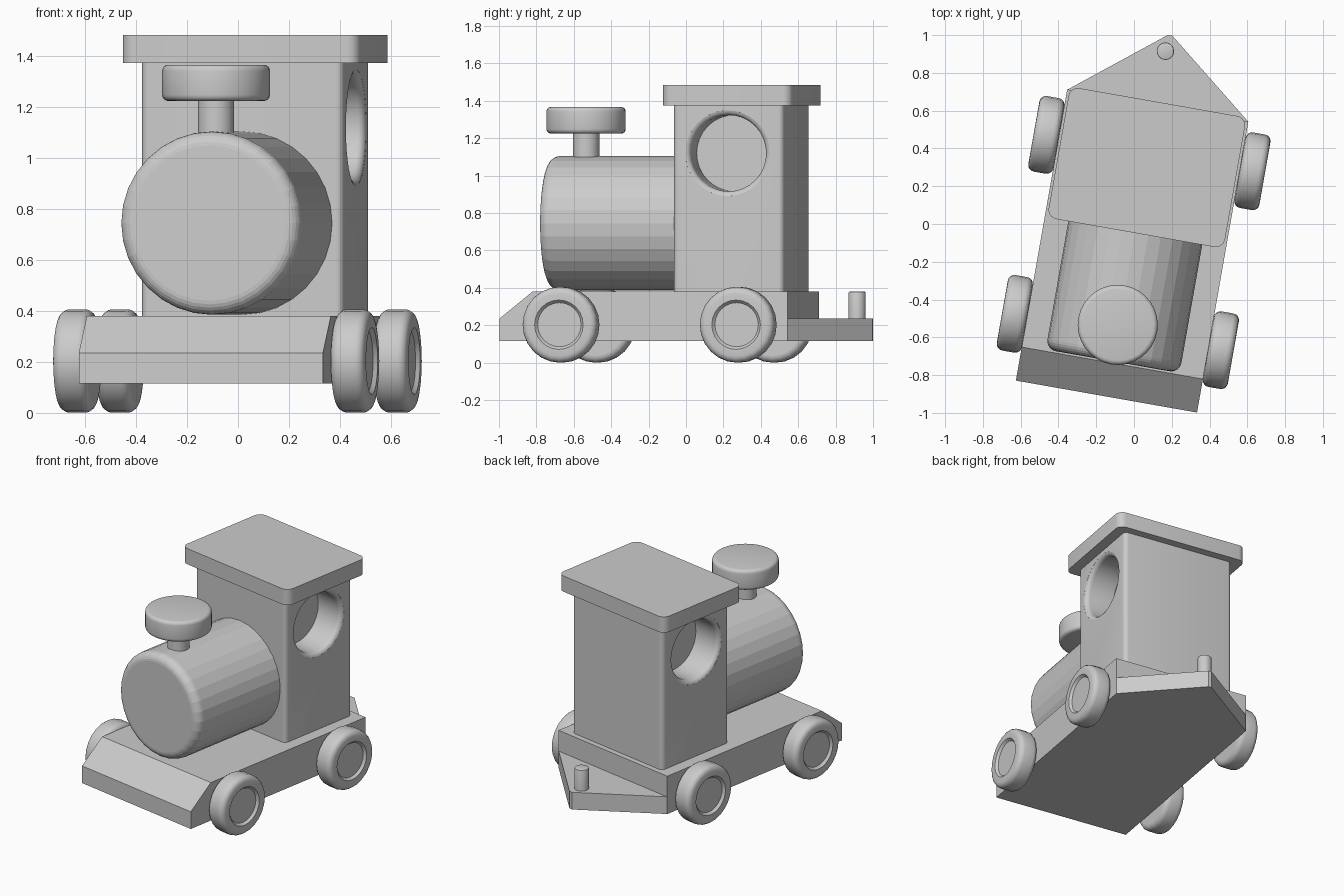
import bpy, bmesh, math
from mathutils import Matrix, Vector

if "Cube" in bpy.data.objects:
    bpy.data.objects.remove(bpy.data.objects["Cube"])

# whole toy is turned 10 degrees about z; CX is its centre line before turning
CX = 0.015
TURN = Matrix.Rotation(math.radians(-10), 4, 'Z') @ Matrix.Translation((CX, 0, 0))


def finish(name, bm, smooth=None):
    bmesh.ops.recalc_face_normals(bm, faces=bm.faces)
    bm.transform(TURN)
    me = bpy.data.meshes.new(name)
    bm.to_mesh(me)
    bm.free()
    ob = bpy.data.objects.new(name, me)
    bpy.context.collection.objects.link(ob)
    if smooth:
        bpy.ops.object.select_all(action='DESELECT')
        ob.select_set(True)
        bpy.context.view_layer.objects.active = ob
        bpy.ops.object.shade_smooth_by_angle(angle=math.radians(smooth))
    return ob


def arc(cx, cy, r, a0, a1, n=5):
    return [(cx + r * math.cos(math.radians(a0 + (a1 - a0) * i / n)),
             cy + r * math.sin(math.radians(a0 + (a1 - a0) * i / n))) for i in range(n + 1)]


def lathe(name, profile, sides, origin, axis, smooth=None):
    """Spin (radius, height) pairs about an axis; the ends are capped."""
    bm = bmesh.new()
    rot = Vector((0, 0, 1)).rotation_difference(Vector(axis)).to_matrix().to_4x4()
    rings = []
    for r, h in profile:
        rings.append([bm.verts.new((r * math.cos(2 * math.pi * i / sides),
                                    r * math.sin(2 * math.pi * i / sides), h))
                      for i in range(sides)])
    for a, b in zip(rings, rings[1:]):
        for i in range(sides):
            j = (i + 1) % sides
            bm.faces.new((a[i], a[j], b[j], b[i]))
    bm.faces.new(rings[0][::-1])
    bm.faces.new(rings[-1])
    bm.transform(Matrix.Translation(origin) @ rot)
    return finish(name, bm, smooth)


def prism(name, outline, base, vec, smooth=None):
    """Extrude a closed outline; base maps each 2D point to 3D."""
    bm = bmesh.new()
    f = bm.faces.new([bm.verts.new(base(*p)) for p in outline])
    ext = bmesh.ops.extrude_face_region(bm, geom=[f])
    bmesh.ops.translate(bm, vec=vec,
                        verts=[v for v in ext['geom'] if isinstance(v, bmesh.types.BMVert)])
    return finish(name, bm, smooth)


def round_rect(hx, y0, y1, r):
    return (arc(hx - r, y1 - r, r, 0, 90) + arc(-hx + r, y1 - r, r, 90, 180)
            + arc(-hx + r, y0 + r, r, 180, 270) + arc(hx - r, y0 + r, r, 270, 360))


# chassis with sloped nose
prism("chassis", [(-0.925, 0.115), (-0.925, 0.235), (-0.745, 0.38), (0.64, 0.38), (0.64, 0.115)],
      lambda y, z: (-0.487, y, z), (0.974, 0, 0))

# rear hitch plate and pin
prism("hitch_plate", [(-0.485, 0.64), (0.485, 0.64), (0.012, 1.017), (-0.012, 1.017)],
      lambda x, y: (x, y, 0.115), (0, 0, 0.12))
lathe("hitch_pin", [(0.046, 0.2)] + arc(0.04, 0.374, 0.006, 0, 90, 2), 24,
      (-0.01, 0.93, 0), (0, 0, 1), 35)

# wheels with recessed hub discs
wheel = ([(0.165, 0)] + arc(0.168, 0.035, 0.035, -90, 0, 4) + arc(0.168, 0.099, 0.035, 0, 90, 4)
         + [(0.132, 0.134), (0.118, 0.118)])
for side, s in (("right", 1), ("left", -1)):
    for end, y in (("front", -0.578), ("rear", 0.384)):
        lathe(f"{end}_{side}_wheel", wheel, 24, (s * 0.487, y, 0.203), (s, 0, 0), 35)

# boiler with rounded front rim
lathe("boiler", [(0.36, -0.05)] + arc(0.305, 0.68, 0.055, 0, 90, 6), 32,
      (0, 0, 0.745), (0, -1, 0))

# chimney
lathe("chimney_stem", [(0.071, 1.0), (0.071, 1.25)], 32, (-0.007, -0.541, 0), (0, 0, 1), 35)
lathe("chimney_cap", arc(0.188, 1.249, 0.024, -90, 0, 4) + arc(0.188, 1.343, 0.024, 0, 90, 4), 32,
      (-0.007, -0.541, 0), (0, 0, 1), 35)

# cab with a round window recess in each side
cab = prism("cab", round_rect(0.403, 0.003, 0.603, 0.03),
            lambda x, y: (x, y, 0.37), (0, 0, 1.02))
flare = [(0.204, 0.2), (0.204, 0.372)] + arc(0.235, 0.372, 0.031, 180, 100, 5)[1:] + [(0.235, 0.45)]
for s in (1, -1):
    cutter = lathe("window_cutter", flare, 32, (0, 0.3, 1.12), (s, 0, 0))
    cutter.hide_render = True
    bpy.context.view_layer.objects.active = cab
    mod = cab.modifiers.new("window", 'BOOLEAN')
    mod.operation = 'DIFFERENCE'
    mod.solver = 'EXACT'
    mod.object = cutter
    bpy.ops.object.modifier_apply(modifier=mod.name)
    bpy.data.objects.remove(cutter)
bpy.ops.object.select_all(action='DESELECT')
cab.select_set(True)
bpy.context.view_layer.objects.active = cab
bpy.ops.object.shade_smooth_by_angle(angle=math.radians(35))

# roof slab
prism("roof", round_rect(0.474, -0.046, 0.658, 0.05),
      lambda x, y: (x, y, 1.375), (0, 0, 0.11), 35)
